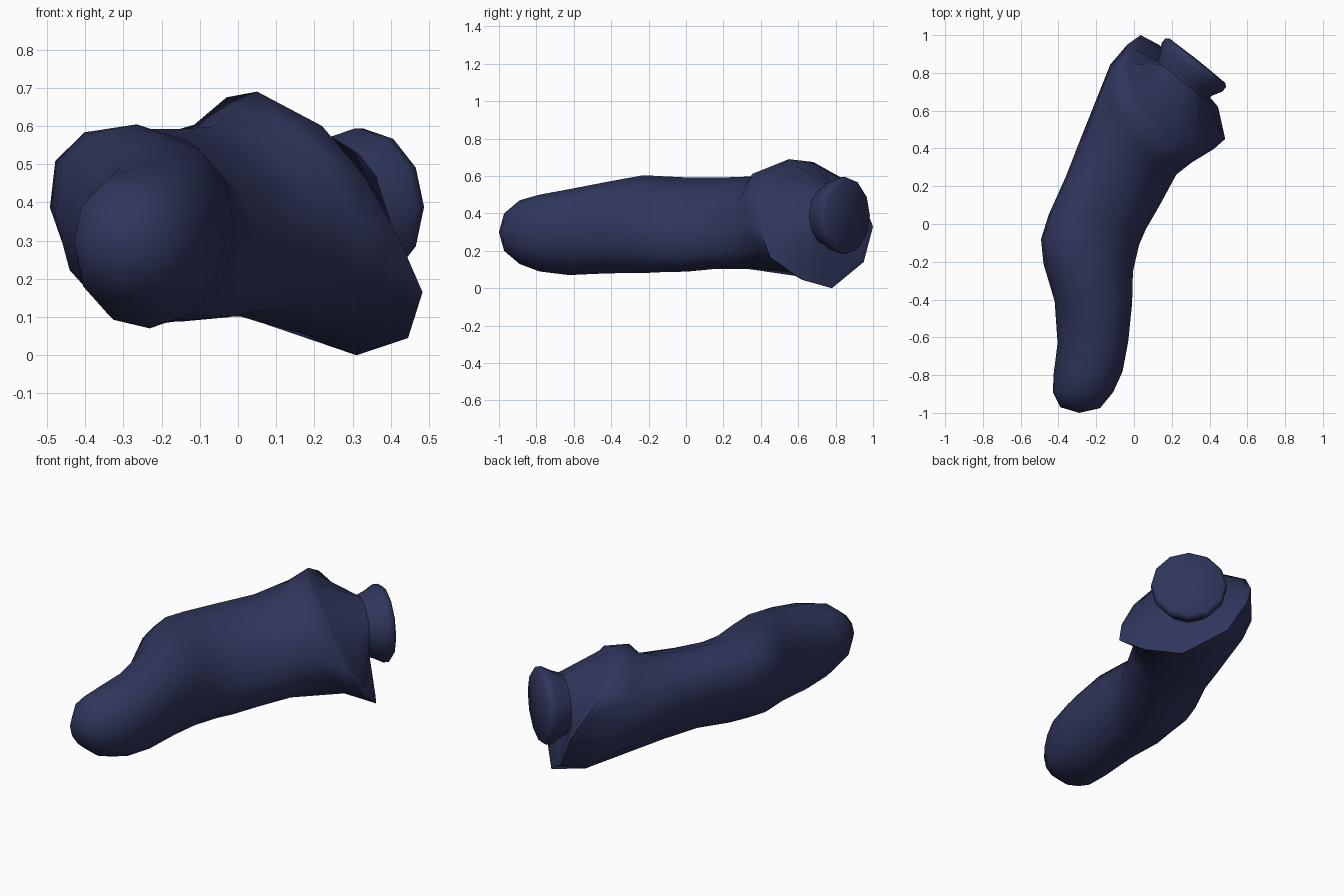
import bpy, bmesh, math
from mathutils import Vector

if "Cube" in bpy.data.objects:
    bpy.data.objects.remove(bpy.data.objects["Cube"])

N = 12
ANG = [2 * math.pi * i / N for i in range(N)]


def full(v):
    """Slightly fuller-than-ellipse falloff for the cross-sections."""
    return math.copysign(abs(v) ** 0.93, v) if abs(v) > 1e-6 else 0.0


def section(left, right, zlo, zhi, lean=0.0, shear=(0, 0)):
    """Oval ring between two plan points; lean swells its upper left and lower right."""
    l, r = Vector((*left, 0)), Vector((*right, 0))
    mid, half = (l + r) / 2, (r - l) / 2
    mid.z = (zlo + zhi) / 2
    up = Vector((*shear, (zhi - zlo) / 2))
    return [mid + half * full(math.cos(a + lean)) + up * full(math.sin(a - lean)) for a in ANG]


def loft(name, rings, start=None, end=None, angle=60):
    bm = bmesh.new()
    vr = [[bm.verts.new(p) for p in ring] for ring in rings]
    for a, b in zip(vr, vr[1:]):
        for i in range(N):
            j = (i + 1) % N
            bm.faces.new((a[i], a[j], b[j], b[i]))
    for tip, ring in ((start, vr[0]), (end, vr[-1])):
        if tip is not None:
            c = bm.verts.new(tip)
            for i in range(N):
                bm.faces.new((c, ring[i], ring[(i + 1) % N]))
    bmesh.ops.recalc_face_normals(bm, faces=bm.faces[:])
    me = bpy.data.meshes.new(name)
    bm.to_mesh(me)
    bm.free()
    ob = bpy.data.objects.new(name, me)
    bpy.context.collection.objects.link(ob)
    me.materials.append(navy)
    bpy.ops.object.select_all(action='DESELECT')
    ob.select_set(True)
    bpy.context.view_layer.objects.active = ob
    bpy.ops.object.shade_smooth_by_angle(angle=math.radians(angle))
    return ob


navy = bpy.data.materials.new("navy_cloth")
navy.diffuse_color = (0.029, 0.037, 0.108, 1)
navy.use_nodes = True
navy.node_tree.nodes["Principled BSDF"].inputs["Base Color"].default_value = navy.diffuse_color

# Sleeve: rounded end, bend, then widening to the cuff
body = [
    section((-0.39, -0.97), (-0.18, -0.975), 0.20, 0.40),
    section((-0.43, -0.89), (-0.11, -0.89), 0.13, 0.47),
    section((-0.425, -0.79), (-0.06, -0.78), 0.09, 0.50, -0.04),
    section((-0.405, -0.63), (-0.03, -0.62), 0.07, 0.53, -0.06),
    section((-0.42, -0.41), (-0.01, -0.42), 0.08, 0.57, -0.02),
    section((-0.48, -0.21), (-0.005, -0.25), 0.08, 0.605, 0.08),
    section((-0.495, -0.08), (0.03, -0.11), 0.085, 0.60, 0.15),
    section((-0.455, 0.05), (0.065, -0.03), 0.085, 0.595, 0.17),
    section((-0.365, 0.25), (0.135, 0.09), 0.10, 0.595, 0.17),
    section((-0.285, 0.45), (0.225, 0.26), 0.10, 0.60, 0.12),
    section((-0.13, 0.84), (0.31, 0.33), 0.05, 0.645, -0.03, (-0.11, -0.1)),
]

# Slanted flared cuff rim
rim = [Vector(p) for p in (
    (0.42, 0.395, 0.31), (0.33, 0.39, 0.47), (0.22, 0.43, 0.60),
    (0.05, 0.55, 0.69), (-0.03, 0.68, 0.675), (-0.08, 0.85, 0.58),
    (-0.035, 0.95, 0.46), (0.035, 1.0, 0.33), (0.13, 0.95, 0.14),
    (0.31, 0.78, 0.0), (0.445, 0.62, 0.045), (0.483, 0.45, 0.165))]
center = sum(rim, Vector()) / N
lip_dir = Vector((0.7, 0.6, 0.35)).normalized()
lip = [center + (p - center) * 0.9 + lip_dir * 0.015 for p in rim]

# Wrist: narrow neck flaring to a flat round end
axis = Vector((0.62, 0.78, 0)).normalized()
side = Vector((axis.y, -axis.x, 0))
end_c = Vector((0.335, 0.865, 0.388))


def disc(r, d):
    c = end_c + axis * d
    return [c + side * r * math.cos(a) + Vector((0, 0, r * math.sin(a))) for a in ANG]


neck = disc(0.162, -0.135)
loft("sleeve", body + [rim, lip, neck], start=Vector((-0.29, -1.0, 0.30)), angle=80)
loft("wrist_end", [neck, disc(0.178, -0.095), disc(0.206, -0.045), disc(0.206, -0.015),
                   disc(0.19, 0.0)], end=end_c + axis * 0.004, angle=80)
